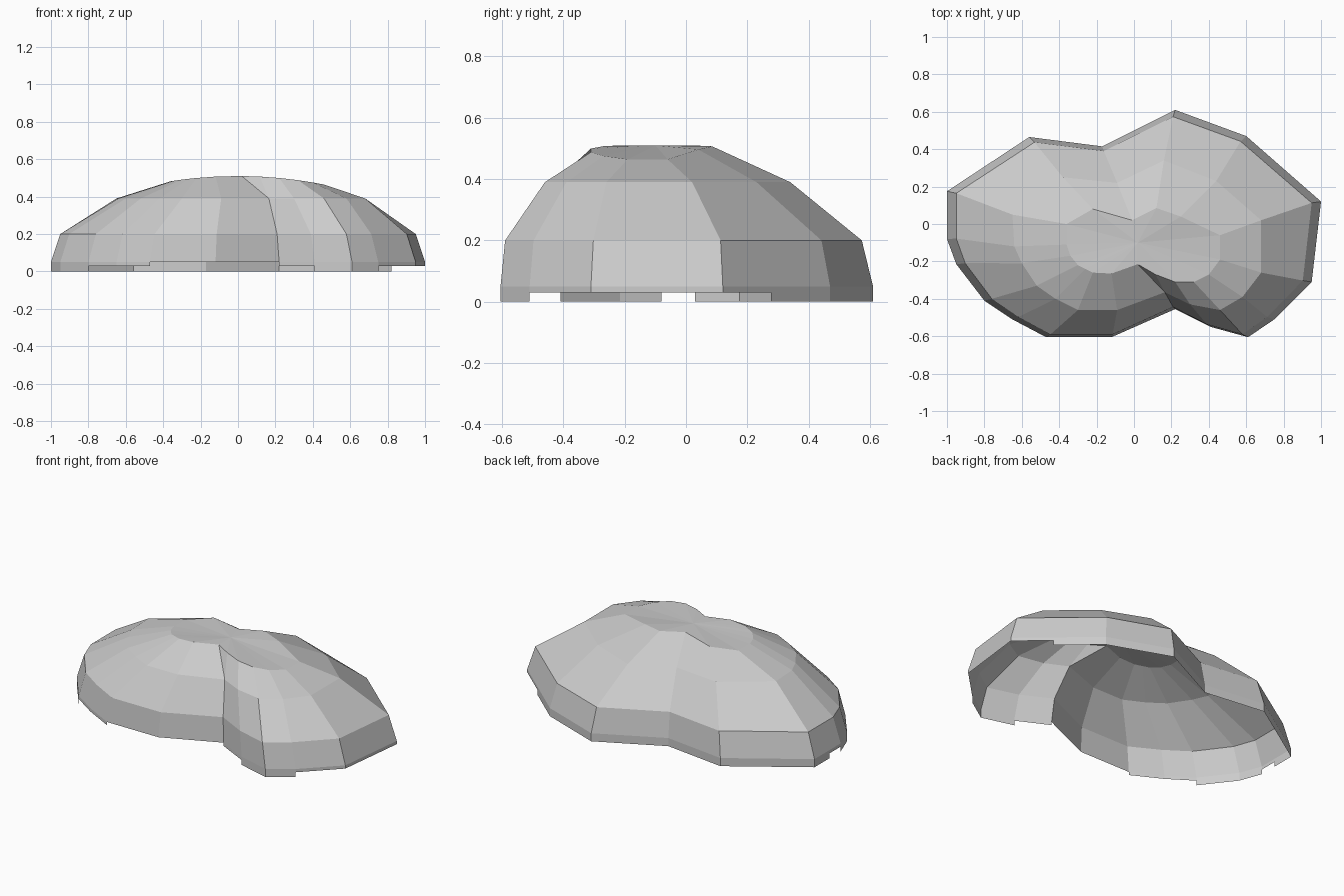
import bpy, bmesh

if "Cube" in bpy.data.objects:
    bpy.data.objects.remove(bpy.data.objects["Cube"])

# Each spoke: rim x,y | shoulder x,y | crown x,y (counter-clockwise from right)
SPOKES = [
    (1.00, .12, .68, .02, .46, -.06),
    (.60, .47, .44, .23, .25, .04),
    (.22, .61, .16, .34, .12, .085),
    (-.17, .415, -.09, .22, -.01, .02),
    (-.56, .465, -.38, .25, -.22, .08),
    (-1.0, .175, -.65, .05, -.36, .0),
    (-1.0, -.08, -.64, -.12, -.36, -.11),
    (-.95, -.215, -.60, -.21, -.34, -.17),
    (-.80, -.41, -.52, -.33, -.30, -.22),
    (-.65, -.51, -.42, -.40, -.26, -.24),
    (-.47, -.605, -.30, -.46, -.22, -.26),
    (-.12, -.605, -.09, -.46, -.12, -.265),
    (.22, -.455, .165, -.365, .02, -.215),
    (.22, -.455, .165, -.365, .115, -.27),
    (.41, -.55, .30, -.43, .22, -.31),
    (.61, -.605, .46, -.46, .32, -.31),
    (.75, -.51, .58, -.39, .40, -.27),
    (.95, -.31, .68, -.26, .46, -.19),
]
# Skirt pieces per segment: (start fraction, end fraction, bottom z)
SKIRT = {
    0: [(0, .45, .03), (.45, 1, 0)],
    5: [(0, .57, 0), (.57, 1, .03)],
    8: [(0, 1, .03)], 9: [(0, 1, .03)],
    10: [], 11: [], 12: [],
    13: [(0, 1, .03)], 16: [(0, 1, .03)], 17: [(0, 1, .03)],
}

bm = bmesh.new()
rims, walls, shoulders, crowns = [], [], [], []
for rx, ry, sx, sy, cx, cy in SPOKES:
    rims.append(bm.verts.new((rx, ry, .05)))
    walls.append(bm.verts.new((rx * .95, ry * (.94 if ry > 0 else .975), .2)))
    shoulders.append(bm.verts.new((sx, sy, .39)))
    crowns.append(bm.verts.new((cx, cy, .51 - .038 * (cx / .42) ** 2)))
peak = bm.verts.new((.02, -.1, .51))

n = len(SPOKES)
for i in range(n):
    j = (i + 1) % n
    # Sloped bands from rim to crown
    for low, high in ((rims, walls), (walls, shoulders), (shoulders, crowns)):
        bm.faces.new((low[i], low[j], high[j], high[i]))
    # Nearly flat cap
    bm.faces.new((crowns[i], crowns[j], peak))
    # Notched vertical skirt
    for t0, t1, z in SKIRT.get(i, [(0, 1, 0)]):
        a = rims[i].co.lerp(rims[j].co, t0)
        b = rims[i].co.lerp(rims[j].co, t1)
        corners = [(a.x, a.y, z), (b.x, b.y, z), b, a]
        bm.faces.new([bm.verts.new(c) for c in corners])

bmesh.ops.remove_doubles(bm, verts=bm.verts, dist=.0005)
bmesh.ops.dissolve_degenerate(bm, edges=bm.edges, dist=.0005)
bmesh.ops.recalc_face_normals(bm, faces=bm.faces)
mesh = bpy.data.meshes.new("dome_shell")
bm.to_mesh(mesh)
bm.free()
bpy.context.collection.objects.link(bpy.data.objects.new("dome_shell", mesh))
